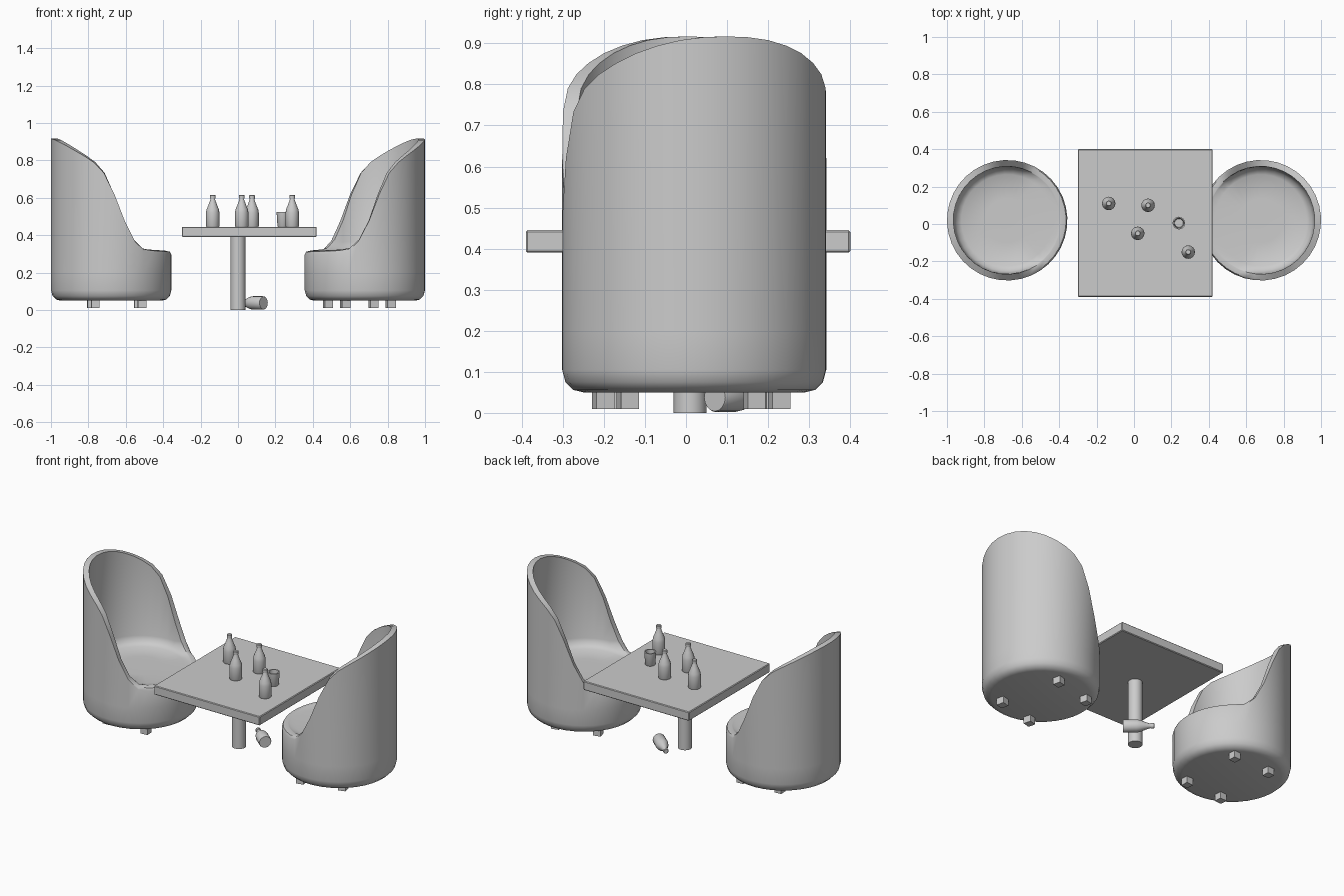
import bpy, math
from mathutils import Matrix, Vector

if "Cube" in bpy.data.objects:
    bpy.data.objects.remove(bpy.data.objects["Cube"])

SEAT = 0.315


def make(name, verts, faces, angle=40):
    me = bpy.data.meshes.new(name)
    me.from_pydata(verts, [], faces)
    ob = bpy.data.objects.new(name, me)
    bpy.context.collection.objects.link(ob)
    bpy.ops.object.select_all(action='DESELECT')
    ob.select_set(True)
    bpy.context.view_layer.objects.active = ob
    bpy.ops.object.shade_smooth_by_angle(angle=math.radians(angle))
    return ob


def revolve(name, profile, n, angle=40):
    """profile(a) gives (r, z) points for the angle a; both ends are capped."""
    rings = [profile(2 * math.pi * i / n) for i in range(n)]
    m = len(rings[0])
    verts = [(r * math.cos(2 * math.pi * i / n), r * math.sin(2 * math.pi * i / n), z)
             for i, ring in enumerate(rings) for r, z in ring]
    faces = [(i * m + j, (i + 1) % n * m + j, (i + 1) % n * m + j + 1, i * m + j + 1)
             for i in range(n) for j in range(m - 1)]
    faces.append([i * m for i in reversed(range(n))])
    faces.append([i * m + m - 1 for i in range(n)])
    return make(name, verts, faces, angle)


def box(name, lo, hi, bevel=0.0):
    bpy.ops.mesh.primitive_cube_add(size=1, location=[(a + b) / 2 for a, b in zip(lo, hi)])
    ob = bpy.context.object
    ob.name = name
    ob.data.transform(Matrix.Diagonal([b - a for a, b in zip(lo, hi)] + [1]))
    if bevel:
        mod = ob.modifiers.new("bevel", 'BEVEL')
        mod.width, mod.segments = bevel, 1
    return ob


# height of the chair's sloping rim against distance towards its front
RIM = [(-.33, .92), (-.31, .912), (-.25, .878), (-.12, .80), (-.06, .74), (-.03, .69),
       (0, .62), (.04, .51), (.095, .395), (.145, .337), (.18, .325), (.33, .317)]


def rim_height(d):
    for (d0, z0), (d1, z1) in zip(RIM, RIM[1:]):
        if d <= d1:
            return z0 + (z1 - z0) * (d - d0) / (d1 - d0)
    return RIM[-1][1]


def chair_profile(a):
    z = rim_height(0.322 * math.cos(a))
    foot = min(z, SEAT + 0.05)
    t = max(0.0, min(1.0, (z - 0.32) / 0.1))     # wall fades out at the front
    return [(.27, .05), (.295, .056), (.314, .075), (.322, .105), (.322, .2),
            (.322, z - .022 * (1 - t)), (.315 - .002 * t, z - .006 * (1 - t)),
            (.288, z), (.284, foot - .001), (.272, SEAT + (foot - SEAT) * .35),
            (.245, SEAT), (.12, SEAT - .003), (.03, SEAT - .003)]


# tub chairs with square feet
for side, x, yaw in (("left", -.678, 3), ("right", .678, 194)):
    place = Matrix.Translation((x, .02, 0)) @ Matrix.Rotation(math.radians(yaw), 4, 'Z')
    revolve(side + "_tub_chair", chair_profile, 36).matrix_world = place
    for fx in (-.095, .155):
        for fy in (-.19, .19):
            h = .0225
            foot = box(side + "_chair_foot", (-h, -h, .01), (h, h, .06))
            foot.matrix_world = place @ Matrix.Translation((fx, fy, .035))

# table
box("table_top", (-.3, -.39, .39), (.42, .40, .445), .004)
revolve("table_leg", lambda a: [(.04, 0), (.04, .39)], 20).location = (0, .01, 0)

# bottles: four standing, one lying under the table
BOTTLE = [(.034, 0), (.036, .004), (.036, .075), (.033, .093), (.022, .12), (.014, .142),
          (.012, .15), (.015, .151), (.015, .168), (.012, .171)]
for x, y in ((-.135, .11), (.075, .10), (.02, -.05), (.29, -.15)):
    revolve("bottle", lambda a: BOTTLE, 16).location = (x, y, .445)
fallen = revolve("fallen_bottle", lambda a: BOTTLE, 16)
tilt = Vector((-.75, .65, 0)).to_track_quat('Z', 'Y').to_matrix().to_4x4()
fallen.matrix_world = Matrix.Translation((.137, .07, .038)) @ tilt

# drinking cup
revolve("cup", lambda a: [(.027, 0), (.029, .003), (.034, .08), (.027, .08), (.023, .012)],
        16).location = (.24, .005, .445)
